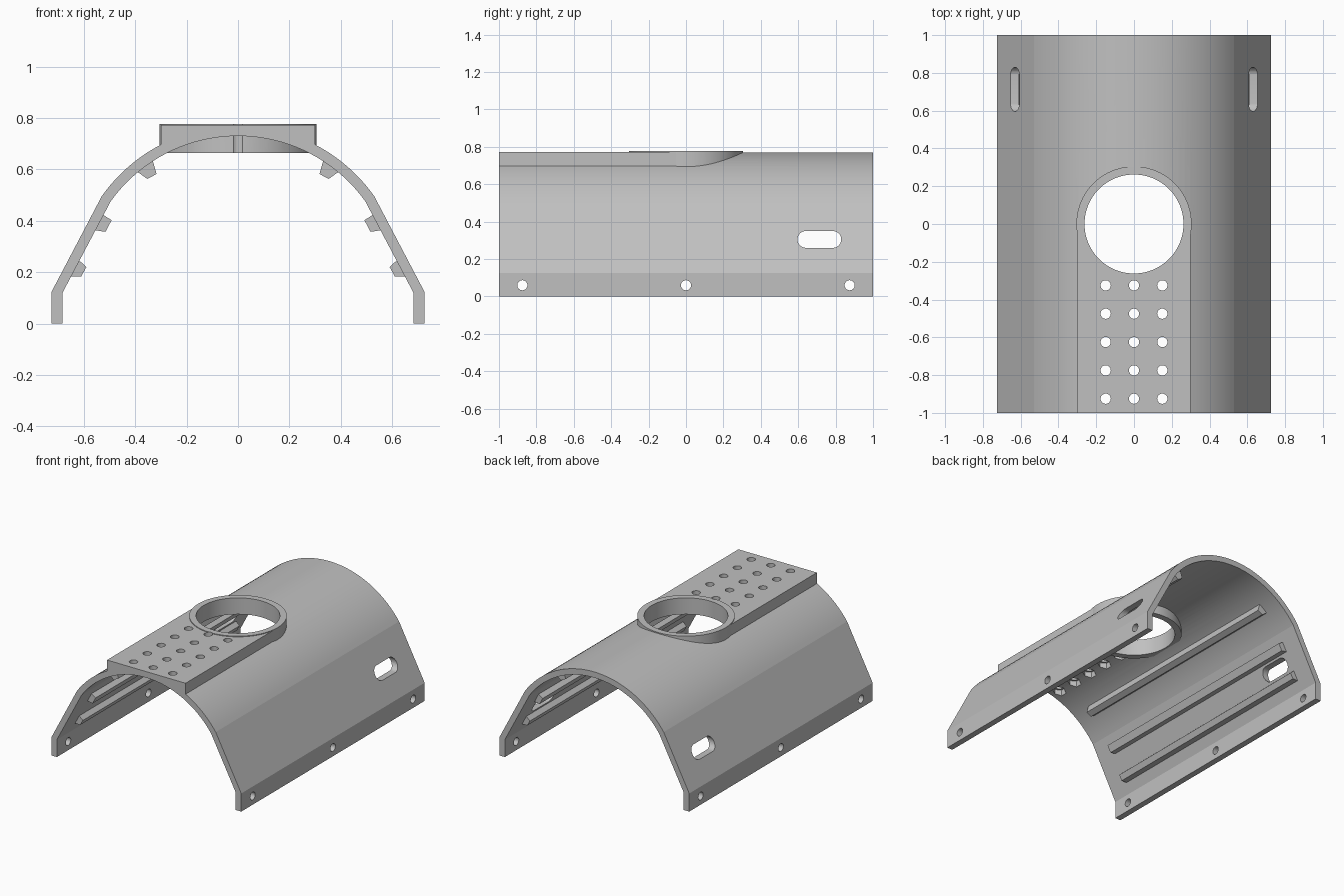
import bpy, bmesh, math
from mathutils import Matrix, Vector

cube = bpy.data.objects.get("Cube")
if cube:
    bpy.data.objects.remove(cube, do_unlink=True)

GREY = bpy.data.materials.new("machined grey")
GREY.use_nodes = True
GREY.diffuse_color = (0.53, 0.53, 0.53, 1)
GREY.node_tree.nodes["Principled BSDF"].inputs["Base Color"].default_value = GREY.diffuse_color

CENTRE_Z, OUTER_R, INNER_R = 0.12, 0.65, 0.61


def finish(bm, name):
    bmesh.ops.recalc_face_normals(bm, faces=bm.faces)
    mesh = bpy.data.meshes.new(name)
    bm.to_mesh(mesh)
    bm.free()
    obj = bpy.data.objects.new(name, mesh)
    bpy.context.collection.objects.link(obj)
    mesh.materials.append(GREY)
    return obj


def prism(name, points, y0, y1):
    """Extrude a closed x-z profile along y."""
    bm = bmesh.new()
    face = bm.faces.new([bm.verts.new((x, y0, z)) for x, z in points])
    new = bmesh.ops.extrude_face_region(bm, geom=[face])["geom"]
    bmesh.ops.translate(bm, vec=(0, y1 - y0, 0),
                        verts=[v for v in new if isinstance(v, bmesh.types.BMVert)])
    return finish(bm, name)


def cylinder(name, radius, depth, centre, axis="Z", sides=32):
    bm = bmesh.new()
    turn = Matrix.Rotation(math.pi / 2, 4, "Y") if axis == "X" else Matrix()
    bmesh.ops.create_cone(bm, cap_ends=True, segments=sides, radius1=radius, radius2=radius,
                          depth=depth, matrix=Matrix.Translation(centre) @ turn)
    return finish(bm, name)


def combine(target, tool, operation):
    """Apply a boolean and discard the tool."""
    tool.hide_render = True
    mod = target.modifiers.new("bool", "BOOLEAN")
    mod.operation, mod.solver, mod.object = operation, "EXACT", tool
    bpy.context.view_layer.objects.active = target
    bpy.ops.object.modifier_apply(modifier=mod.name)
    bpy.data.objects.remove(tool, do_unlink=True)


def arc(radius, x_end, steps):
    """Arch points from +x_end over the top to -x_end."""
    half = math.asin(x_end / radius)
    angles = [half * (1 - 2 * i / steps) for i in range(steps + 1)]
    return [(radius * math.sin(a), CENTRE_Z + radius * math.cos(a)) for a in angles]


# Arched shell with straight skirts
outer = [(0.725, 0), (0.725, 0.125)] + arc(OUTER_R, 0.53, 40) + [(-0.725, 0.125), (-0.725, 0)]
inner = [(0.683, 0), (0.683, 0.12)] + arc(INNER_R, 0.495, 40) + [(-0.683, 0.12), (-0.683, 0)]
shell = prism("arched_shell", outer + inner[::-1], -1, 1)

# Flat mounting pad on the front half of the crown
pad = prism("pad", [(-0.3, 0.772), (0.3, 0.772)] + arc(0.63, 0.3, 16), -1, 0)
combine(shell, pad, "UNION")

# Nut pockets under the pad
grid = [(0.15 * i, -0.325 - 0.15 * j) for i in (-1, 0, 1) for j in range(5)]
for x, y in grid:
    combine(shell, cylinder("pocket", 0.045, 0.14, (x, y, 0.672), sides=6), "DIFFERENCE")

# Collar through the crown, then its bore
combine(shell, cylinder("collar", 0.305, 0.113, (0, 0, 0.7205), sides=96), "UNION")
combine(shell, cylinder("bore", 0.262, 1, (0, 0, 0.72), sides=96), "DIFFERENCE")

# Pad holes
for x, y in grid:
    combine(shell, cylinder("pad_hole", 0.027, 0.6, (x, y, 0.75)), "DIFFERENCE")

# Skirt screw holes, through both sides
for y in (-0.875, 0, 0.875):
    combine(shell, cylinder("skirt_hole", 0.027, 2, (0, y, 0.06), "X"), "DIFFERENCE")

# Rounded slot through both sides
bm = bmesh.new()
rim = []
for i in range(34):
    a = math.pi * (i % 17) / 16 + (math.pi if i > 16 else 0)
    y = 0.713 + (0.072 if i < 17 else -0.072) + 0.045 * math.sin(a)
    rim.append(bm.verts.new((-1, y, 0.305 - 0.045 * math.cos(a))))
new = bmesh.ops.extrude_face_region(bm, geom=[bm.faces.new(rim)])["geom"]
bmesh.ops.translate(bm, vec=(2, 0, 0), verts=[v for v in new if isinstance(v, bmesh.types.BMVert)])
combine(shell, finish(bm, "slot"), "DIFFERENCE")

# Stiffening ribs along the inside walls
ribs = {
    "upper": [(0.335, 0.645), (0.317, 0.582), (0.353, 0.563), (0.405, 0.6)],
    "middle": [(0.535, 0.43), (0.492, 0.402), (0.516, 0.357), (0.567, 0.365)],
    "lower": [(0.63, 0.257), (0.59, 0.22), (0.61, 0.184), (0.66, 0.184)],
}
parts = [shell]
for level, points in ribs.items():
    for side, sign in (("left", 1), ("right", -1)):
        parts.append(prism(f"{side}_{level}_rib", [(sign * x, z) for x, z in points], -0.85, 0.86))

bpy.ops.object.select_all(action="DESELECT")
shell.select_set(True)
bpy.context.view_layer.objects.active = shell
bpy.ops.object.shade_smooth_by_angle(angle=math.radians(7))
